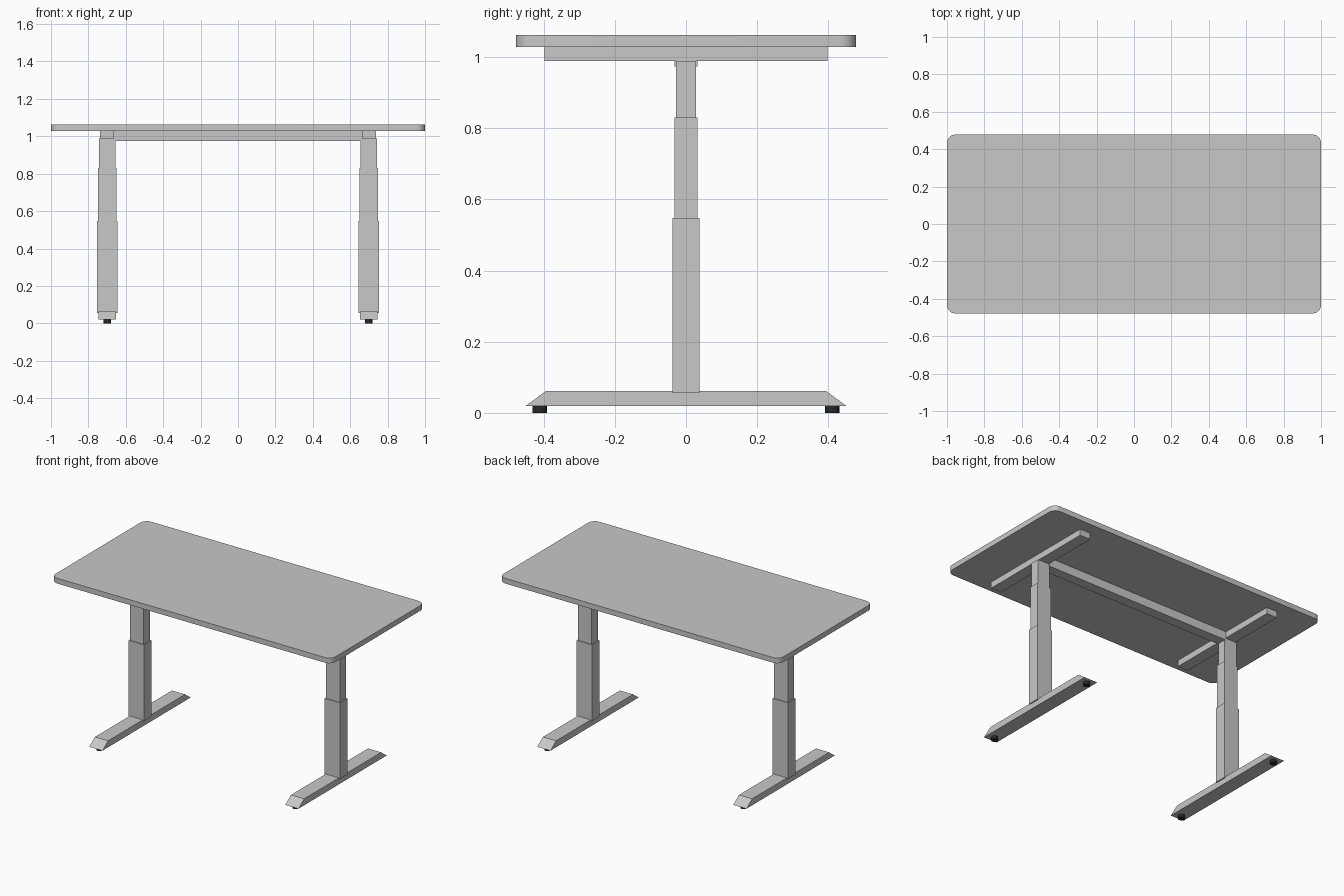
import bpy
import bmesh
import math

cube = bpy.data.objects.get("Cube")
if cube:
    bpy.data.objects.remove(cube)


def make_material(name, value):
    mat = bpy.data.materials.new(name)
    mat.use_nodes = True
    colour = (value, value, value, 1)
    mat.diffuse_color = colour
    mat.node_tree.nodes["Principled BSDF"].inputs["Base Color"].default_value = colour
    return mat


grey = make_material("light grey", 0.58)
black = make_material("black rubber", 0.02)


def finish(name, bm, mat):
    bmesh.ops.recalc_face_normals(bm, faces=bm.faces)
    mesh = bpy.data.meshes.new(name)
    bm.to_mesh(mesh)
    bm.free()
    mesh.materials.append(mat)
    obj = bpy.data.objects.new(name, mesh)
    bpy.context.collection.objects.link(obj)
    return obj


def box(name, x, half_x, half_y, z0, z1):
    """Box centred on y = 0 between two heights."""
    bm = bmesh.new()
    bmesh.ops.create_cube(bm, size=2)
    for v in bm.verts:
        v.co = (x + v.co.x * half_x, v.co.y * half_y, z1 if v.co.z > 0 else z0)
    return finish(name, bm, grey)


def smooth(obj):
    bpy.ops.object.select_all(action='DESELECT')
    obj.select_set(True)
    bpy.context.view_layer.objects.active = obj
    bpy.ops.object.shade_smooth_by_angle(angle=math.radians(30))


# Desktop with rounded corners
bm = bmesh.new()
bmesh.ops.create_cube(bm, size=2)
for v in bm.verts:
    v.co = (v.co.x, v.co.y * 0.478, 1.063 if v.co.z > 0 else 1.029)
corners = [e for e in bm.edges
           if abs(e.verts[0].co.z - e.verts[1].co.z) > 0.01]
bmesh.ops.bevel(bm, geom=corners, offset=0.045, offset_type='OFFSET',
                segments=8, profile=0.5, affect='EDGES')
smooth(finish("desktop", bm, grey))

# Crossbeam joining the two legs
box("crossbeam", 0, 0.662, 0.0325, 0.974, 1.029)

for side, x in (("left", 0.7), ("right", -0.7)):
    # Support arm under the desktop
    box(side + "_support_arm", x, 0.0375, 0.398, 0.989, 1.029)

    # Telescoping column, narrowing upward
    box(side + "_column_outer", x, 0.0545, 0.038, 0.056, 0.548)
    box(side + "_column_middle", x, 0.0495, 0.0325, 0.54, 0.83)
    box(side + "_column_inner", x, 0.0445, 0.0275, 0.82, 0.989)

    # Foot with sloped ends
    foot = box(side + "_foot", x, 0.047, 0.45, 0.02, 0.062)
    for v in foot.data.vertices:
        if v.co.z > 0.05:
            v.co.y = math.copysign(0.393, v.co.y)

    # Round levelling glides
    for end, y in (("front", -0.411), ("back", 0.411)):
        bm = bmesh.new()
        bmesh.ops.create_cone(bm, cap_ends=True, segments=24,
                              radius1=0.02, radius2=0.02, depth=0.02)
        bmesh.ops.translate(bm, verts=bm.verts, vec=(x, y, 0.01))
        smooth(finish(f"{side}_{end}_glide", bm, black))
